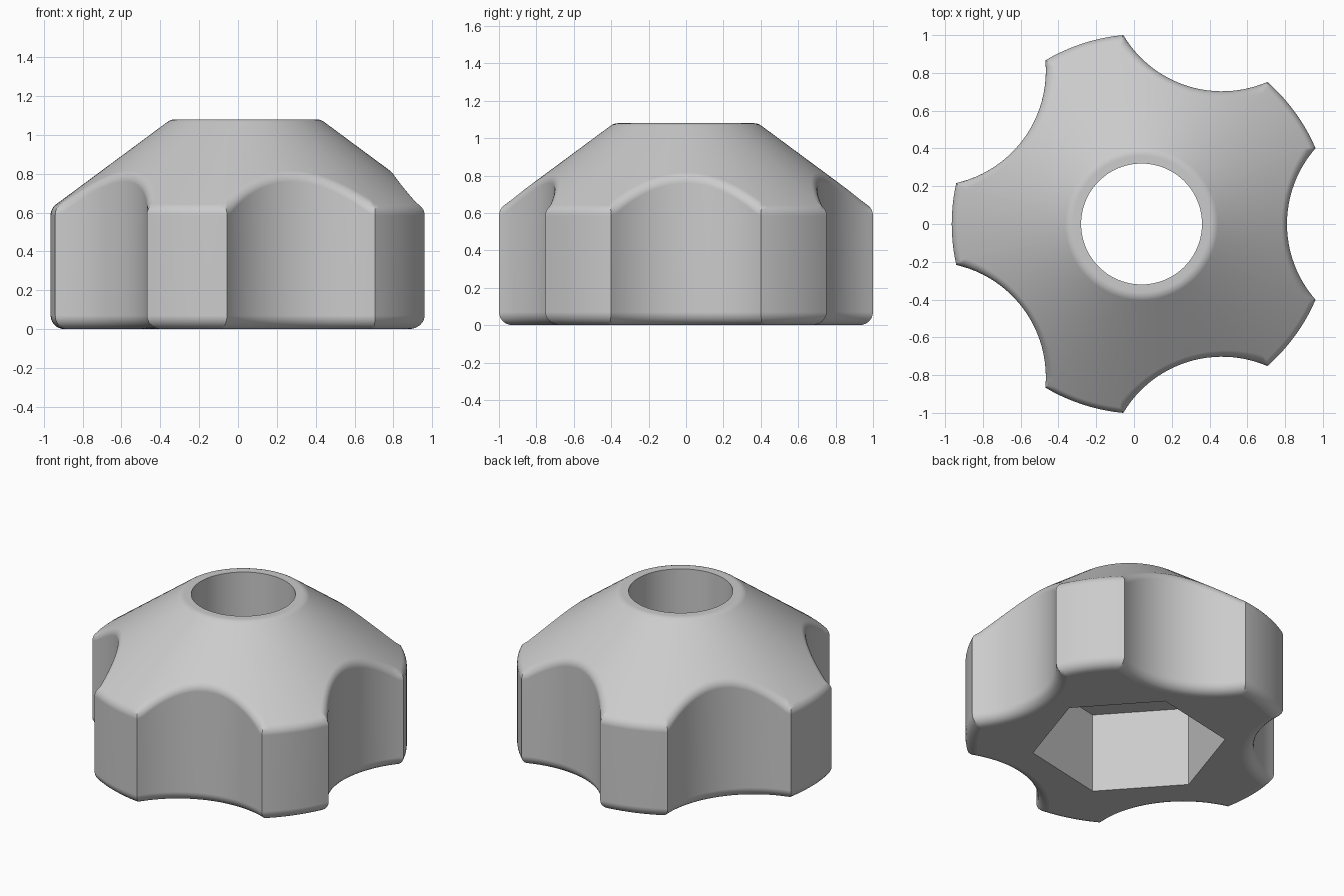
import bpy, bmesh
from math import sin, cos, tan, atan, atan2, radians, pi
from mathutils import Vector, Matrix

cube = bpy.data.objects.get("Cube")
if cube:
    bpy.data.objects.remove(cube)

AXIS_X = 0.04              # knob axis in x
LOBE_R = 1.005
SCALLOP_R, SCALLOP_D = 0.608, 1.378
SLOPE, TOP_Z, TOP_R = 0.74, 1.08, 0.385
FILLET, STEPS = 0.07, 6
BORE_R, HEX_R, POCKET_Z = 0.32, 0.596, 0.54


def cone_z(r):
    return TOP_Z - SLOPE * (r - TOP_R)


def star_outline():
    """Points of the five-lobed outline with outward, mitred normals."""
    corner = Vector((0.92, 0.4)).normalized() * LOBE_R
    half = atan2(corner.y, corner.x)
    sweep = atan2(corner.y, SCALLOP_D - corner.x)
    section = []
    count = 24
    for i in range(count + 1):
        a = sweep * (2 * i / count - 1)
        p = Vector((SCALLOP_D - SCALLOP_R * cos(a), SCALLOP_R * sin(a)))
        n = Vector((cos(a), -sin(a)))
        if i in (0, count):
            both = n + p.normalized()
            n = both * (2 / both.length_squared)
        section.append((p, n))
    for i in range(1, 10):
        a = half + (radians(72) - 2 * half) * i / 10
        n = Vector((cos(a), sin(a)))
        section.append((n * LOBE_R, n))
    turns = [Matrix.Rotation(radians(72 * k), 2) for k in range(5)]
    return [(m @ p, m @ n) for m in turns for p, n in section]


def section_column(p, n):
    """Section from the underside, over wall and cone, down into the bore."""
    col = []
    # rounded bottom edge
    for i in range(STEPS + 1):
        t = pi / 2 * (1 - i / STEPS)
        q = p - n * FILLET * (1 - cos(t))
        col.append((q.x, q.y, FILLET * (1 - sin(t))))
    # rounded edge between wall and cone
    turn = pi / 2 - atan(SLOPE * n.dot(p.normalized()))
    z0 = cone_z(p.length) - FILLET * tan(turn / 2)
    for i in range(STEPS + 1):
        t = turn * i / STEPS
        q = p - n * FILLET * (1 - cos(t))
        z = cone_z(q.length) if i == STEPS else z0 + FILLET * sin(t)
        col.append((q.x, q.y, z))
    # softened top rim, then the bore
    d = q.normalized()
    tilt = atan(SLOPE)
    rim = []
    for i in range(5):
        t = tilt * (1 - i / 4)
        rim.append((TOP_R - FILLET * tan(tilt / 2) + FILLET * sin(t), TOP_Z - FILLET * (1 - cos(t))))
    rim += [(BORE_R, TOP_Z), (BORE_R, POCKET_Z)]
    return col + [(d.x * r, d.y * r, z) for r, z in rim]


def skin(bm, columns):
    """Join neighbouring columns of points, and return their start and end loops."""
    cols = [[bm.verts.new(c) for c in col] for col in columns]
    for a, b in zip(cols, cols[1:] + cols[:1]):
        for i in range(len(a) - 1):
            bm.faces.new((a[i], b[i], b[i + 1], a[i + 1])).smooth = True
    return [[bm.edges.get((a[k], b[k])) for a, b in zip(cols, cols[1:] + cols[:1])] for k in (0, -1)]


bm = bmesh.new()
under_edge, bore_edge = skin(bm, [section_column(p, n) for p, n in star_outline()])

# hexagonal nut pocket
hexagon = [(HEX_R * cos(a), HEX_R * sin(a)) for a in (radians(12 + 60 * k) for k in range(6))]
mouth_edge, ceiling_edge = skin(bm, [[(x, y, 0), (x, y, POCKET_Z)] for x, y in hexagon])

# flat underside and pocket ceiling
bmesh.ops.triangle_fill(bm, edges=under_edge + mouth_edge, use_beauty=True, normal=(0, 0, -1))
bmesh.ops.triangle_fill(bm, edges=ceiling_edge + bore_edge, use_beauty=True, normal=(0, 0, -1))
bmesh.ops.recalc_face_normals(bm, faces=bm.faces)

# sharp creases between lobes and scallops and around the openings
for edge in bm.edges:
    edge.smooth = edge.calc_face_angle(0) < radians(28)

mesh = bpy.data.meshes.new("knob_body")
bm.to_mesh(mesh)
bm.free()

grey = bpy.data.materials.new("Light grey")
grey.use_nodes = True
grey.diffuse_color = (0.6, 0.6, 0.6, 1)
grey.node_tree.nodes["Principled BSDF"].inputs["Base Color"].default_value = grey.diffuse_color
mesh.materials.append(grey)

body = bpy.data.objects.new("knob_body", mesh)
body.location.x = AXIS_X
bpy.context.scene.collection.objects.link(body)
normals = body.modifiers.new("Even shading", 'WEIGHTED_NORMAL')
normals.keep_sharp = True
